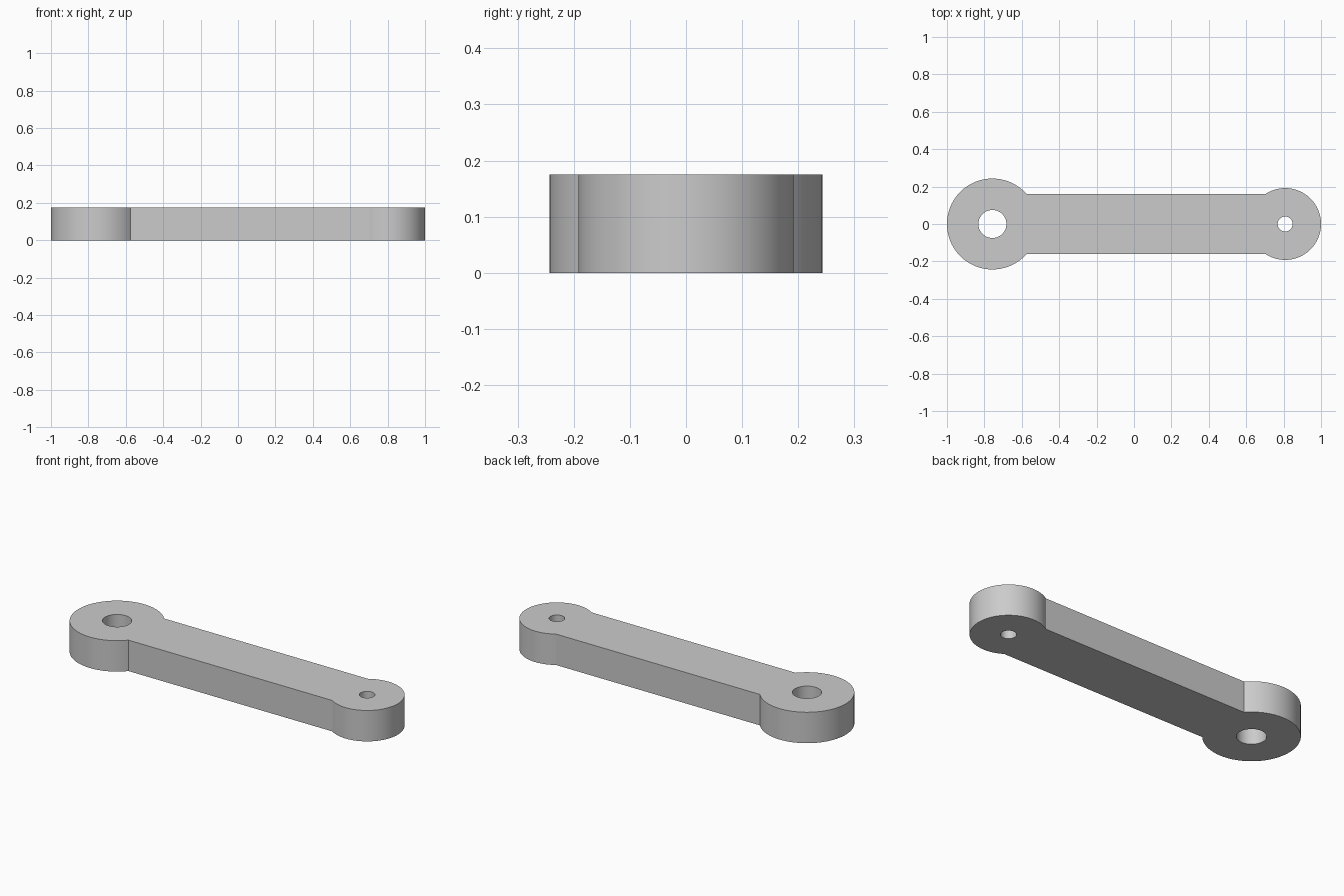
import bpy, bmesh
from math import asin, cos, sin, pi

cube = bpy.data.objects.get("Cube")
if cube:
    bpy.data.objects.remove(cube)

THICKNESS = 0.175
HALF_WIDTH = 0.16
BIG_X, BIG_R, BIG_HOLE = -0.757, 0.243, 0.075
SMALL_X, SMALL_R, SMALL_HOLE = 0.808, 0.192, 0.04


def arc(x, radius, start, end, steps):
    angles = [start + (end - start) * i / steps for i in range(steps + 1)]
    return [(x + radius * cos(a), radius * sin(a)) for a in angles]


def add_loop(bm, points):
    verts = [bm.verts.new((x, y, 0)) for x, y in points]
    return [bm.edges.new((v, verts[i - 1])) for i, v in enumerate(verts)]


# Outline: two round ends joined by the straight sides of the bar
big_angle = asin(HALF_WIDTH / BIG_R)
small_angle = pi - asin(HALF_WIDTH / SMALL_R)
outline = (arc(BIG_X, BIG_R, big_angle, 2 * pi - big_angle, 72)
           + arc(SMALL_X, SMALL_R, -small_angle, small_angle, 64))

bm = bmesh.new()
edges = add_loop(bm, outline)

# Pivot holes
for x, radius in ((BIG_X, BIG_HOLE), (SMALL_X, SMALL_HOLE)):
    edges += add_loop(bm, arc(x, radius, 0, 2 * pi, 48)[:-1])

# Fill the profile and extrude it to full thickness
bmesh.ops.triangle_fill(bm, edges=edges, use_beauty=True)
result = bmesh.ops.extrude_face_region(bm, geom=bm.faces[:], use_keep_orig=True)
top = [v for v in result["geom"] if isinstance(v, bmesh.types.BMVert)]
bmesh.ops.translate(bm, verts=top, vec=(0, 0, THICKNESS))
bmesh.ops.recalc_face_normals(bm, faces=bm.faces[:])

mesh = bpy.data.meshes.new("link_arm")
bm.to_mesh(mesh)
bm.free()
arm = bpy.data.objects.new("link_arm", mesh)
bpy.context.collection.objects.link(arm)

# Plain grey material
grey = bpy.data.materials.new("light_grey")
grey.use_nodes = True
colour = (0.6, 0.6, 0.6, 1)
grey.diffuse_color = colour
grey.node_tree.nodes["Principled BSDF"].inputs["Base Color"].default_value = colour
mesh.materials.append(grey)

# Smooth round walls with sharp rims
bpy.ops.object.select_all(action="DESELECT")
arm.select_set(True)
bpy.context.view_layer.objects.active = arm
bpy.ops.object.shade_smooth_by_angle()
